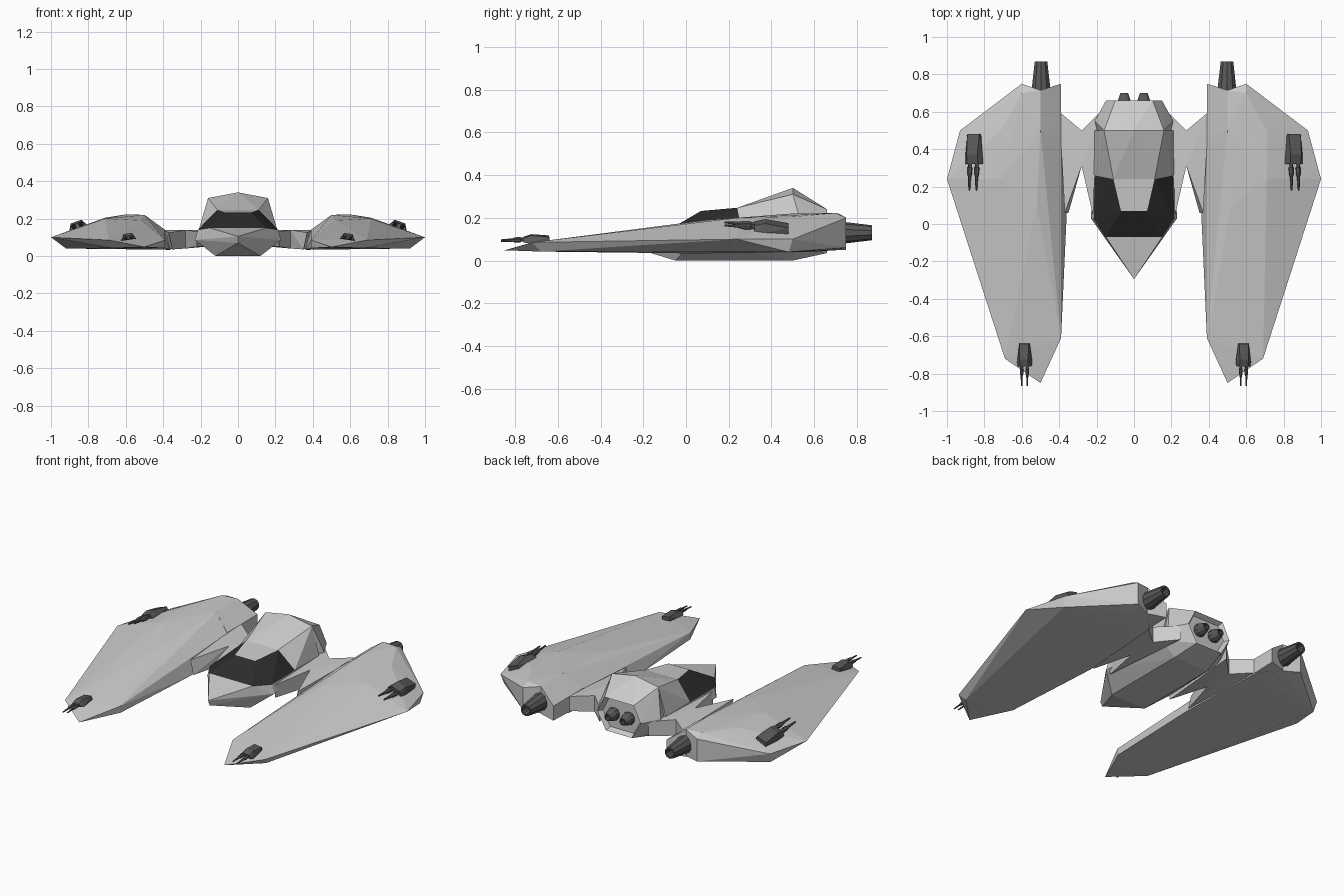
import bpy, bmesh, math
from mathutils import Matrix, Vector

if "Cube" in bpy.data.objects:
    bpy.data.objects.remove(bpy.data.objects["Cube"])


def material(name, v):
    m = bpy.data.materials.new(name)
    m.diffuse_color = (v, v, v, 1)
    m.use_nodes = True
    m.node_tree.nodes["Principled BSDF"].inputs["Base Color"].default_value = m.diffuse_color
    return m


DARK = material("dark_metal", 0.1)
GLASS = material("dark_glass", 0.025)


def add_hull(bm, pts):
    """Faceted solid wrapped around a few corner points."""
    vs = [bm.verts.new(p) for p in pts]
    res = bmesh.ops.convex_hull(bm, input=vs)
    junk = set(res["geom_interior"]) | set(res["geom_unused"])
    bmesh.ops.delete(bm, geom=[v for v in junk if isinstance(v, bmesh.types.BMVert)], context='VERTS')


def add_lathe(bm, profile, x, z, sides=10):
    """Solid of revolution along y; profile is (y, radius)."""
    rings = []
    for y, r in profile:
        rings.append([bm.verts.new((x + r * math.cos(2 * math.pi * (i + .5) / sides), y,
                                    z + r * math.sin(2 * math.pi * (i + .5) / sides)))
                      for i in range(sides)])
    for a, b in zip(rings, rings[1:]):
        for i in range(sides):
            j = (i + 1) % sides
            bm.faces.new((a[i], a[j], b[j], b[i]))
    bm.faces.new(rings[0])
    bm.faces.new(rings[-1])


def finish(bm, name, mat=None, mirror=True):
    bmesh.ops.recalc_face_normals(bm, faces=bm.faces[:])
    me = bpy.data.meshes.new(name)
    bm.to_mesh(me)
    bm.free()
    ob = bpy.data.objects.new(name, me)
    bpy.context.collection.objects.link(ob)
    if mat:
        me.materials.append(mat)
    if mirror:
        ob.modifiers.new("mirror", 'MIRROR').use_mirror_merge = False
    return ob


def both(pts):
    return pts + [(-x, y, z) for x, y, z in pts if x > 0]


def hull(name, pts, mirror=True):
    bm = bmesh.new()
    add_hull(bm, pts)
    bmesh.ops.dissolve_limit(bm, angle_limit=0.01, verts=bm.verts[:], edges=bm.edges[:])
    return finish(bm, name, None, mirror)


# Wings: rim, upper ridge and underside corners
hull("wing", [
    (1, .24, .1), (.93, .5, .1), (.69, -.72, .085), (.5, -.85, .048),
    (.39, -.61, .085), (.39, .5, .14), (.6, .75, .2), (.6, .75, .06),
    (.5, .715, .22), (.6, .7, .222), (.5, .5, .22), (.71, .5, .205), (.71, .24, .2), (.52, .1, .19),
    (.92, .48, .04), (.67, -.68, .042), (.36, .05, .033), (.39, -.6, .042), (.39, .6, .04), (.5, .71, .05)])
hull("wing_inner_block", [
    (.39, .45, .14), (.5, .5, .22), (.5, .715, .22), (.39, .75, .14),
    (.39, .45, .04), (.5, .5, .04), (.5, .715, .05), (.39, .75, .05)])

# Waisted struts between body and wings
waist = [(.28, y, z) for y in (.31, .5) for z in (.04, .14)]
hull("strut_outer", waist + [(.4, .6, .05), (.4, .6, .14), (.35, .06, .035), (.37, .06, .125)])
hull("strut_inner", waist + [(.17, .61, .05), (.17, .61, .14), (.22, .05, .05), (.22, .05, .13)])

# Lower body with pointed nose
hull("body", both([
    (0, -.295, .105), (0, -.28, .07), (0, -.16, .035), (.12, -.05, 0), (.12, .5, 0),
    (.23, .03, .085), (.15, -.07, .15), (.215, .03, .14), (.21, .5, .08),
    (.21, .26, .14), (.21, .5, .14)]), False)

# Cockpit: dark glazing with a grey roof strip
cockpit = hull("cockpit", both([
    (.15, -.07, .15), (.215, .03, .14), (.21, .26, .14), (.07, .07, .232), (.11, .24, .247)]), False)
grey = material("hull_grey", 0.8)
cockpit.data.materials.append(GLASS)
cockpit.data.materials.append(grey)
for p in cockpit.data.polygons:
    p.material_index = 1 if p.normal.z > .9 else 0

# Raised roof behind the cockpit
hull("roof", both([
    (.21, .26, .14), (.11, .24, .247), (.21, .5, .14), (.16, .5, .31), (0, .5, .34)]), False)

# Tail with recessed six-sided exhaust panel
bm = bmesh.new()
add_hull(bm, both([
    (.12, .5, 0), (.21, .5, .08), (.21, .55, .14), (.16, .5, .31), (0, .5, .34),
    (.1, .66, .24), (.15, .66, .14), (.09, .66, .035)]))
bmesh.ops.dissolve_limit(bm, angle_limit=0.01, verts=bm.verts[:], edges=bm.edges[:])
bm.normal_update()
panel = max(bm.faces, key=lambda f: f.normal.y)
bmesh.ops.inset_region(bm, faces=[panel], thickness=.018, depth=-.03)
finish(bm, "tail", None, False)

# Hollow wing engines and small body exhausts
bm = bmesh.new()
add_lathe(bm, [(.62, .055), (.72, .053), (.87, .035), (.87, .026), (.8, .022)], .497, .13)
finish(bm, "wing_engine", DARK)
bm = bmesh.new()
add_lathe(bm, [(.61, .03), (.64, .04), (.66, .036), (.7, .022), (.7, .016), (.67, .013)], .052, .14)
finish(bm, "body_exhaust", DARK)


# Twin-barrel guns
def gun(name, loc, scale, tilt, pitch):
    bm = bmesh.new()
    add_hull(bm, [(sx * x, y, z) for sx in (-1, 1) for x, y, z in (
        (.038, 0, -.018), (.034, 0, .012), (.054, -.13, -.018), (.05, -.16, -.012),
        (.03, -.11, .026), (.03, -.16, .012))])
    for x in (-.02, .02):
        add_lathe(bm, [(-.14, .01), (-.175, .01), (-.18, .014), (-.215, .013),
                       (-.23, .008), (-.3, .005)], x, 0, 6)
    bm.transform(Matrix.Translation(Vector(loc)) @ Matrix.Rotation(tilt, 4, 'Y')
                 @ Matrix.Rotation(pitch, 4, 'X') @ Matrix.Scale(scale, 4))
    finish(bm, name, DARK)


gun("rear_gun", (.855, .48, .152), 1, math.radians(20), math.radians(-4))
gun("front_gun", (.587, -.64, .105), .755, math.radians(8), math.radians(3))
